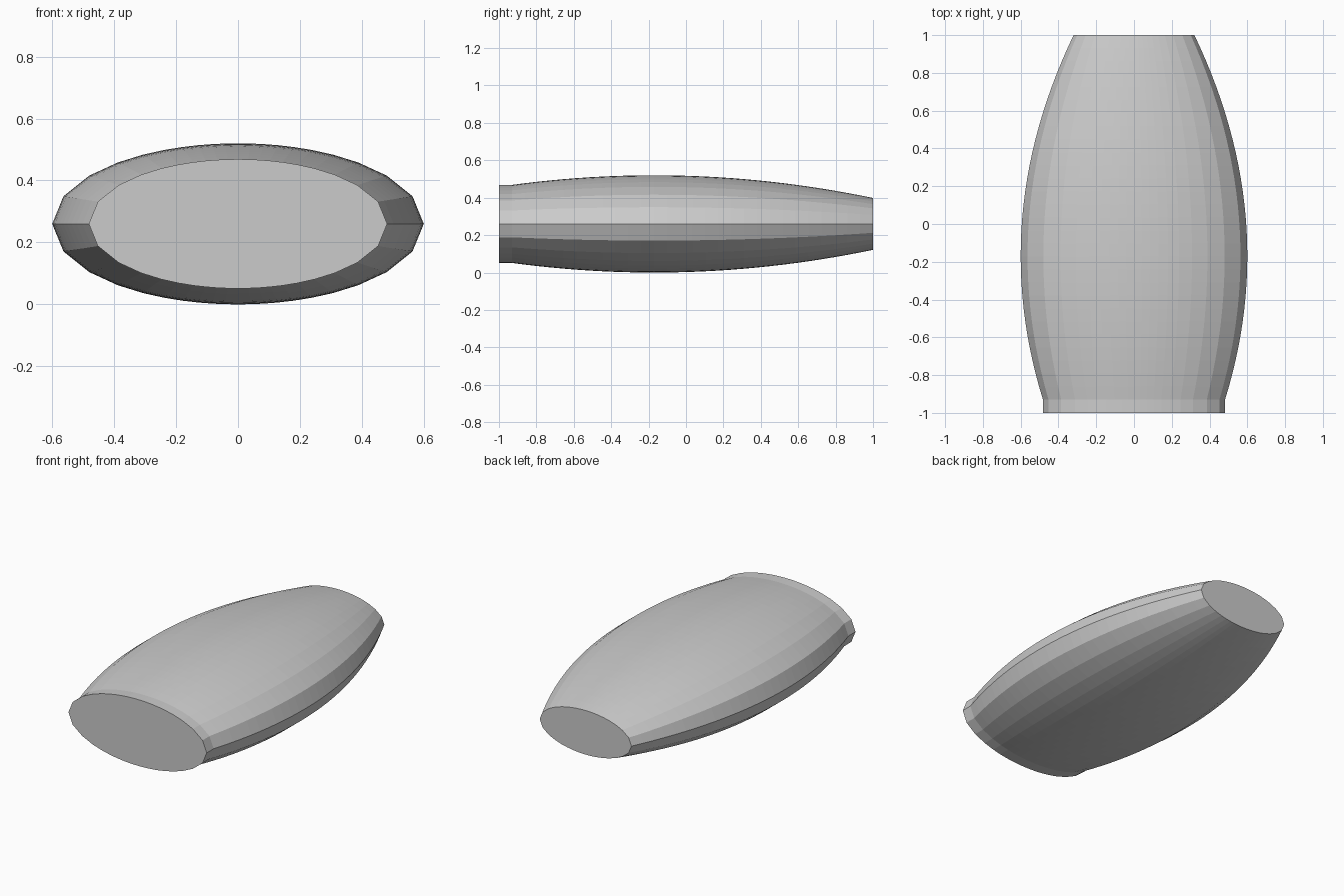
import bpy
import bmesh
from math import cos, sin, tau, hypot

cube = bpy.data.objects.get("Cube")
if cube:
    bpy.data.objects.remove(cube, do_unlink=True)

SEGMENTS = 40
RINGS = 28
COLLAR_Y = -0.93
HALF_WIDTH = 0.6
HALF_HEIGHT = 0.26


def swell(y):
    """Scale of the cross-section along the bulging body."""
    return 1 - 0.341 * (y + 0.17) ** 2


def ellipse_ring(bm, y, scale):
    """Ellipse with points at equal angles as seen from its centre."""
    ring = []
    for i in range(SEGMENTS):
        c, s = cos(tau * i / SEGMENTS), sin(tau * i / SEGMENTS)
        radius = scale / hypot(c / HALF_WIDTH, s / HALF_HEIGHT)
        ring.append(bm.verts.new((radius * c, y, HALF_HEIGHT + radius * s)))
    return ring


# Stations: a straight collar at the front, then the bulging body
stations = [(-1.0, swell(COLLAR_Y))]
for i in range(RINGS + 1):
    y = COLLAR_Y + (1 - COLLAR_Y) * i / RINGS
    stations.append((y, swell(y)))

# Skin the rings and close both ends with flat caps
bm = bmesh.new()
rings = [ellipse_ring(bm, y, scale) for y, scale in stations]
for a, b in zip(rings, rings[1:]):
    for i in range(SEGMENTS):
        j = (i + 1) % SEGMENTS
        bm.faces.new((a[i], a[j], b[j], b[i]))
bm.faces.new(rings[0])
bm.faces.new(rings[-1])
bmesh.ops.recalc_face_normals(bm, faces=bm.faces)

mesh = bpy.data.meshes.new("barrel_body")
bm.to_mesh(mesh)
bm.free()
body = bpy.data.objects.new("barrel_body", mesh)
bpy.context.collection.objects.link(body)
